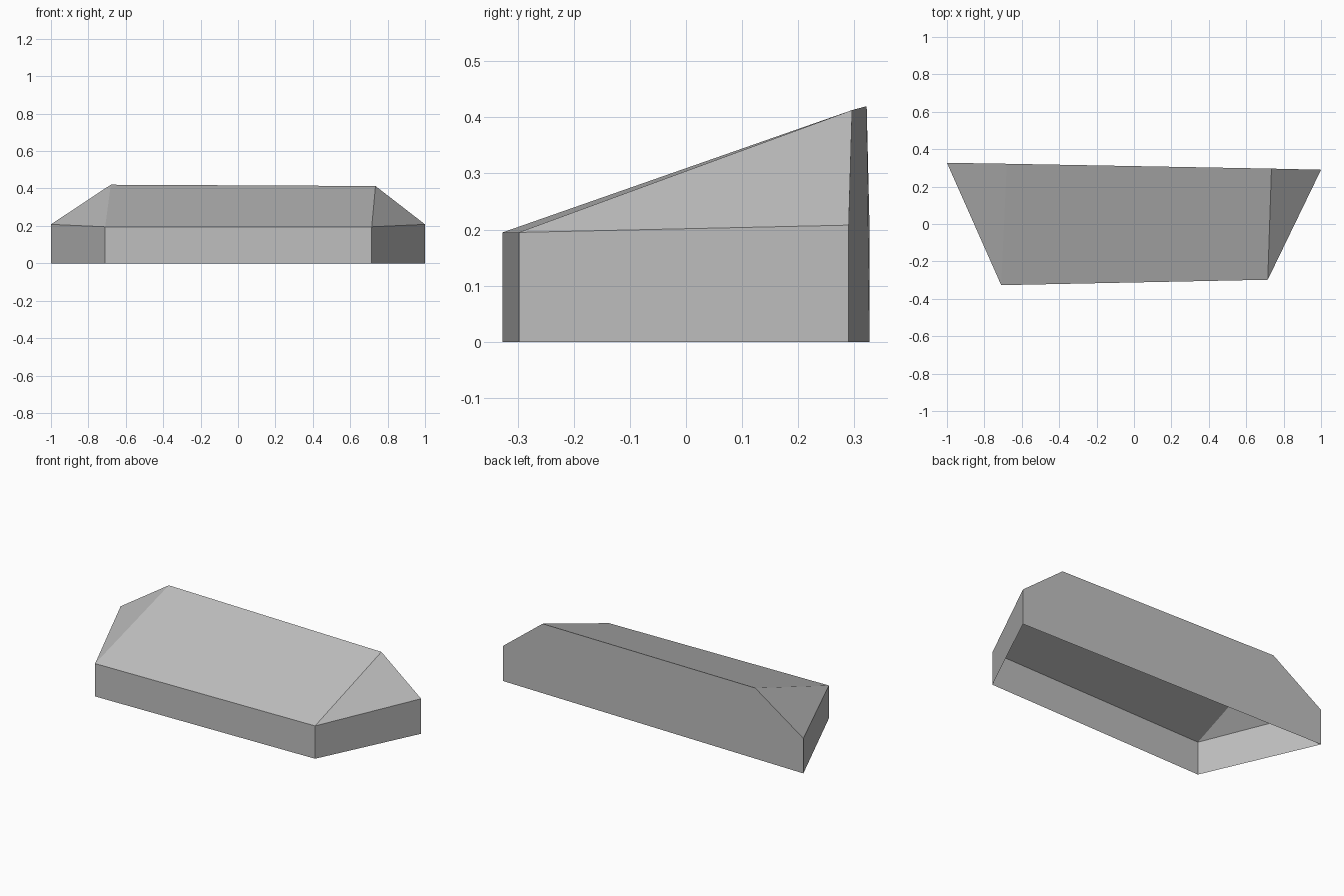
import bpy
import bmesh

cube = bpy.data.objects.get("Cube")
if cube:
    bpy.data.objects.remove(cube, do_unlink=True)

# One plain grey for the whole shell
grey = bpy.data.materials.new("plain grey")
grey.use_nodes = True
colour = (0.52, 0.52, 0.52, 1)
grey.diffuse_color = colour
grey.node_tree.nodes["Principled BSDF"].inputs["Base Color"].default_value = colour

# Footprint corners with eave heights, then the two ridge ends
corners = [(-0.71, -0.327, 0.195), (0.715, -0.298, 0.195),
           (1.0, 0.29, 0.208), (-1.0, 0.327, 0.208)]
ridge = [(-0.68, 0.322, 0.42), (0.735, 0.296, 0.413)]

bm = bmesh.new()
floor = [bm.verts.new((x, y, 0)) for x, y, z in corners]
eave = [bm.verts.new(c) for c in corners]
ridge_left, ridge_right = [bm.verts.new(r) for r in ridge]

# Front and side walls, open underneath
for a, b in ((0, 1), (1, 2), (3, 0)):
    bm.faces.new((floor[a], floor[b], eave[b], eave[a]))

# Tall back wall reaching the ridge
bm.faces.new((floor[2], floor[3], eave[3], ridge_left, ridge_right, eave[2]))

# Sloping roof panel and the two triangular hips
bm.faces.new((eave[0], eave[1], ridge_right, ridge_left))
bm.faces.new((eave[1], eave[2], ridge_right))
bm.faces.new((eave[3], eave[0], ridge_left))

mesh = bpy.data.meshes.new("hipped_shell")
bm.to_mesh(mesh)
bm.free()
mesh.materials.append(grey)
shell = bpy.data.objects.new("hipped_shell", mesh)
bpy.context.collection.objects.link(shell)
